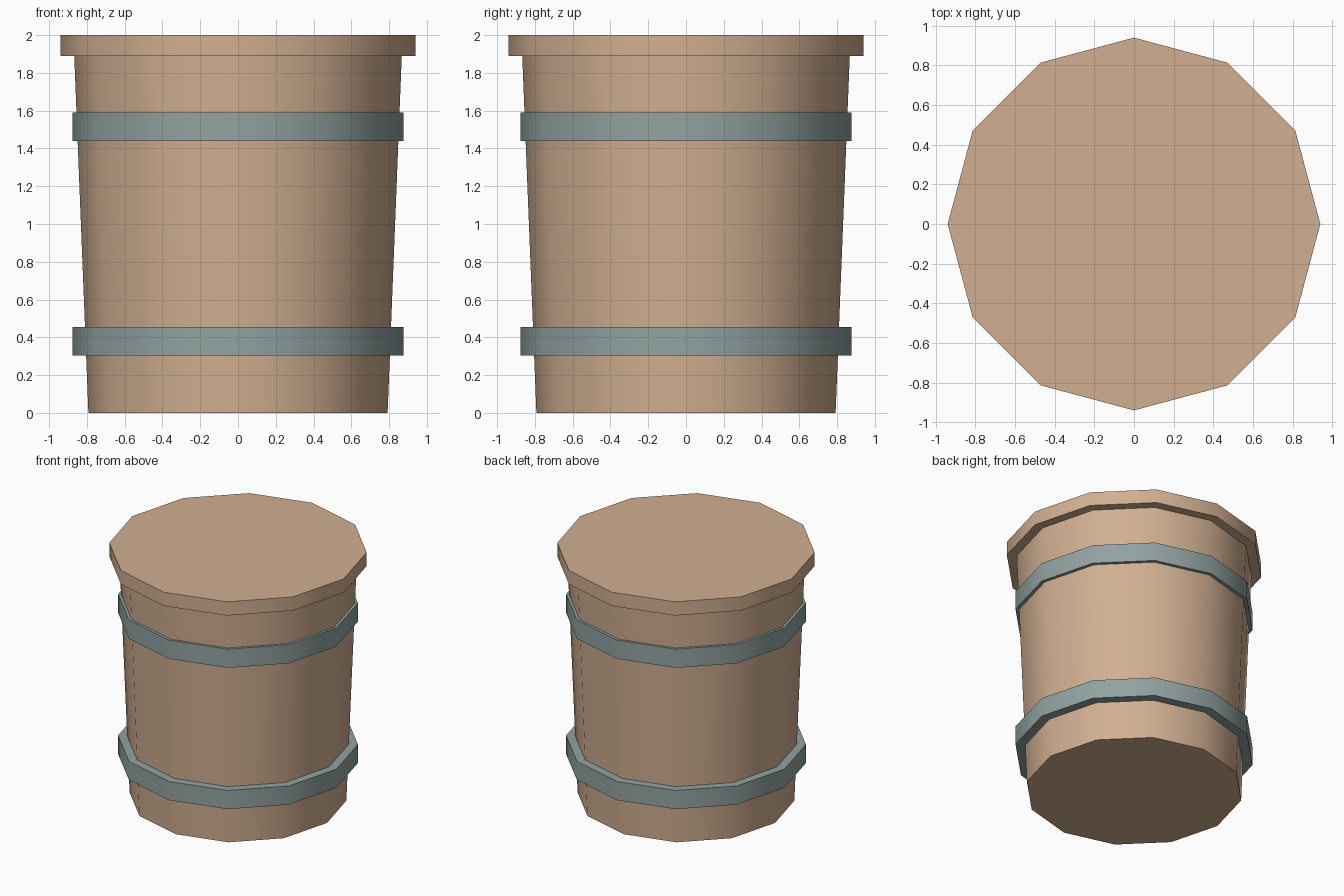
import bpy, bmesh, math

if "Cube" in bpy.data.objects:
    bpy.data.objects.remove(bpy.data.objects["Cube"])

SIDES = 12


def material(name, rgb):
    m = bpy.data.materials.new(name)
    m.diffuse_color = (*rgb, 1.0)
    m.use_nodes = True
    m.node_tree.nodes["Principled BSDF"].inputs["Base Color"].default_value = m.diffuse_color
    return m


wood = material("tan wood", (0.64, 0.43, 0.285))
metal = material("grey green metal", (0.285, 0.365, 0.355))


def lathe(name, profile, mat, closed=False):
    """Spin (radius, z) points, listed bottom to top on the outside, around z."""
    bm = bmesh.new()
    rings = [[bm.verts.new((r * math.cos(i * math.tau / SIDES),
                            r * math.sin(i * math.tau / SIDES), z))
              for i in range(SIDES)] for r, z in profile]
    pairs = list(zip(rings, rings[1:]))
    if closed:
        pairs.append((rings[-1], rings[0]))
    else:
        bm.faces.new(rings[0][::-1])
        bm.faces.new(rings[-1])
    for a, b in pairs:
        for i in range(SIDES):
            j = (i + 1) % SIDES
            bm.faces.new((a[i], a[j], b[j], b[i]))
    bmesh.ops.recalc_face_normals(bm, faces=bm.faces)
    mesh = bpy.data.meshes.new(name)
    bm.to_mesh(mesh)
    bm.free()
    mesh.materials.append(mat)
    ob = bpy.data.objects.new(name, mesh)
    bpy.context.collection.objects.link(ob)
    bpy.ops.object.select_all(action='DESELECT')
    ob.select_set(True)
    bpy.context.view_layer.objects.active = ob
    bpy.ops.object.shade_smooth_by_angle(angle=math.radians(40))
    return ob


# Tapered body and overhanging lid
lathe("barrel_body", [(0.792, 0.0), (0.867, 1.89)], wood)
lathe("lid", [(0.94, 1.89), (0.94, 2.0)], wood)

# Two metal hoops, inner edge buried in the body
for name, z0, inner in (("lower_hoop", 0.305, 0.79), ("upper_hoop", 1.44, 0.84)):
    z1 = z0 + 0.15
    lathe(name, [(0.876, z0), (0.876, z1), (inner, z1), (inner, z0)], metal, closed=True)
